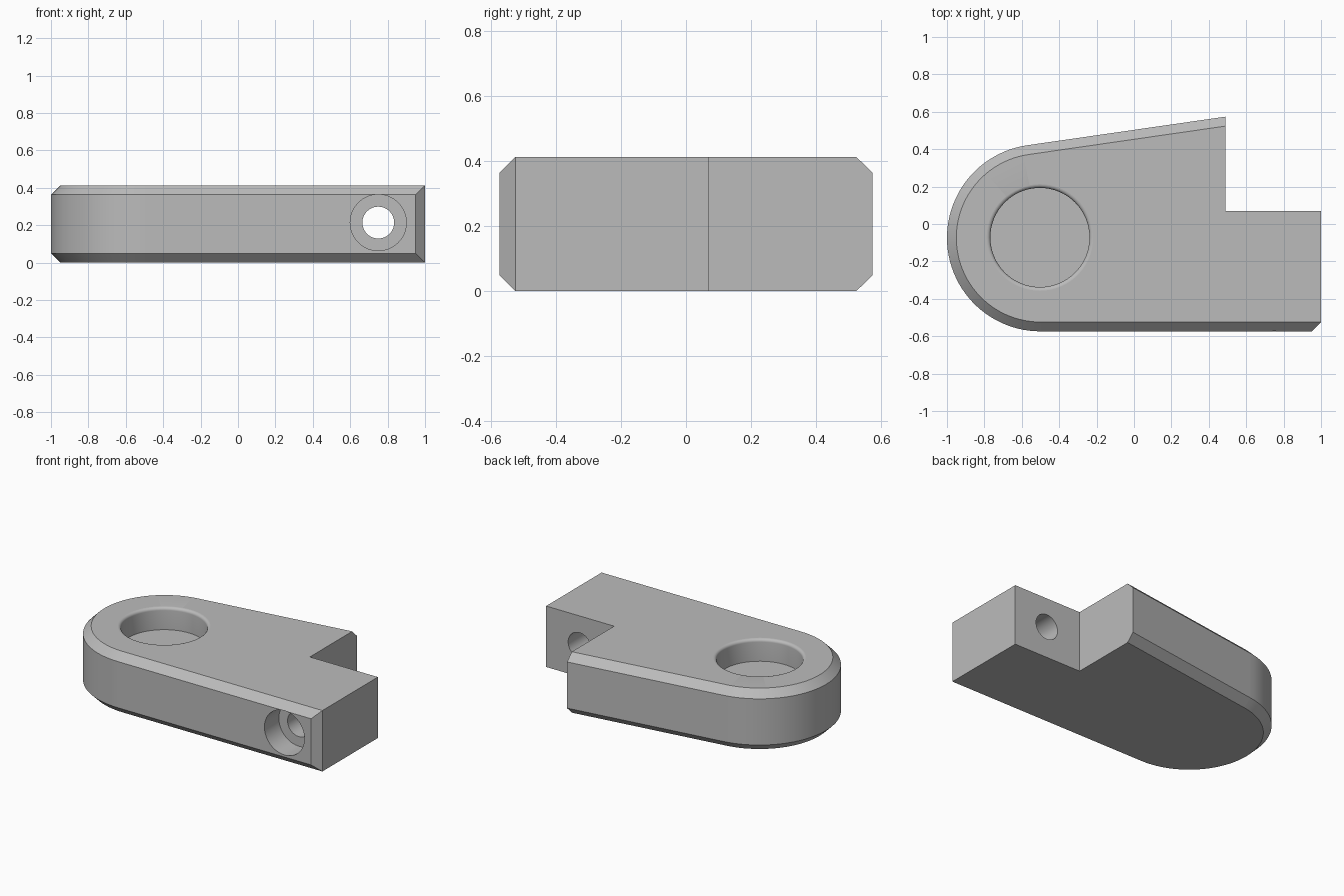
import bpy, bmesh, math
from mathutils import Matrix

if "Cube" in bpy.data.objects:
    bpy.data.objects.remove(bpy.data.objects["Cube"], do_unlink=True)

HEIGHT, CHAMFER = 0.413, 0.05
CX, CY, END_R = -0.5, -0.074, 0.5      # centre and radius of the round end
FRONT, BACK, NOTCH_X, NOTCH_Y = -0.574, 0.574, 0.49, 0.07
TAPER = math.radians(8)
ARC_STEPS = 48

grey = bpy.data.materials.new("plain grey")
grey.use_nodes = True
colour = (0.5, 0.5, 0.5, 1)
grey.diffuse_color = colour
grey.node_tree.nodes["Principled BSDF"].inputs["Base Color"].default_value = colour


def make_object(name, bm):
    bmesh.ops.remove_doubles(bm, verts=bm.verts, dist=1e-5)
    bmesh.ops.recalc_face_normals(bm, faces=bm.faces)
    mesh = bpy.data.meshes.new(name)
    bm.to_mesh(mesh)
    bm.free()
    mesh.materials.append(grey)
    obj = bpy.data.objects.new(name, mesh)
    bpy.context.collection.objects.link(obj)
    return obj


def outline(inset):
    """Plate outline; only the front, round end and tapered side are inset."""
    r = END_R - inset
    start, end = math.pi / 2 + TAPER, 1.5 * math.pi
    angles = [start + (end - start) * i / ARC_STEPS for i in range(ARC_STEPS + 1)]
    arc = [(CX + r * math.cos(a), CY + r * math.sin(a)) for a in angles]
    return arc + [(1 - CHAMFER + inset, FRONT + inset), (1, FRONT + CHAMFER),
                  (1, NOTCH_Y), (NOTCH_X, NOTCH_Y),
                  (NOTCH_X, BACK - inset / math.cos(TAPER))]


def lathe(name, profile, matrix, steps=64):
    """Solid of revolution from (radius, height) points."""
    bm = bmesh.new()
    verts = [bm.verts.new((r, 0, z)) for r, z in profile]
    edges = [bm.edges.new(pair) for pair in zip(verts, verts[1:])]
    bmesh.ops.spin(bm, geom=verts + edges, axis=(0, 0, 1), cent=(0, 0, 0),
                   angle=2 * math.pi, steps=steps)
    bmesh.ops.remove_doubles(bm, verts=bm.verts, dist=1e-5)
    bmesh.ops.holes_fill(bm, edges=[e for e in bm.edges if e.is_boundary])
    bm.transform(matrix)
    obj = make_object(name, bm)
    obj.hide_render = True
    return obj


# Plate body: four stacked outlines give the top and bottom chamfers
bm = bmesh.new()
rings = []
for z, inset in ((0, CHAMFER), (CHAMFER, 0), (HEIGHT - CHAMFER, 0), (HEIGHT, CHAMFER)):
    rings.append([bm.verts.new((x, y, z)) for x, y in outline(inset)])
count = len(rings[0])
for low, high in zip(rings, rings[1:]):
    for i in range(count):
        j = (i + 1) % count
        bm.faces.new((low[i], low[j], high[j], high[i]))
bm.faces.new(rings[0])
bm.faces.new(rings[-1])
body = make_object("plate_body", bm)

# Round blind pocket with a softened rim
POCKET_R, RIM, FLOOR = 0.265, 0.02, 0.263
profile = [(POCKET_R, FLOOR)]
for i in range(7):
    a = math.pi / 2 * i / 6
    profile.append((POCKET_R + RIM * (1 - math.cos(a)),
                    HEIGHT - RIM + RIM * math.sin(a)))
profile.append((POCKET_R + RIM, HEIGHT + 0.1))
pocket = lathe("pocket_cutter", profile, Matrix.Translation((CX - 0.003, CY + 0.002, 0)))

# Counterbored bolt hole running front to back
SEAT = FRONT + 0.155
bolt = lathe("bolt_hole_cutter",
             [(0.15, -FRONT + 0.1), (0.15, -SEAT), (0.085, -SEAT), (0.085, -NOTCH_Y - 0.1)],
             Matrix.Translation((0.75, 0, 0.214)) @ Matrix.Rotation(math.pi / 2, 4, 'X'))

bpy.context.view_layer.objects.active = body
for cutter in (pocket, bolt):
    mod = body.modifiers.new("cut", 'BOOLEAN')
    mod.operation = 'DIFFERENCE'
    mod.solver = 'EXACT'
    mod.object = cutter
    bpy.ops.object.modifier_apply(modifier=mod.name)
    bpy.data.objects.remove(cutter, do_unlink=True)

# Smooth the curved walls, keep the broad faces flat
bpy.ops.object.select_all(action='DESELECT')
body.select_set(True)
bpy.ops.object.shade_smooth_by_angle(angle=math.radians(30))
for face in body.data.polygons:
    if face.area > 0.05:
        face.use_smooth = False
